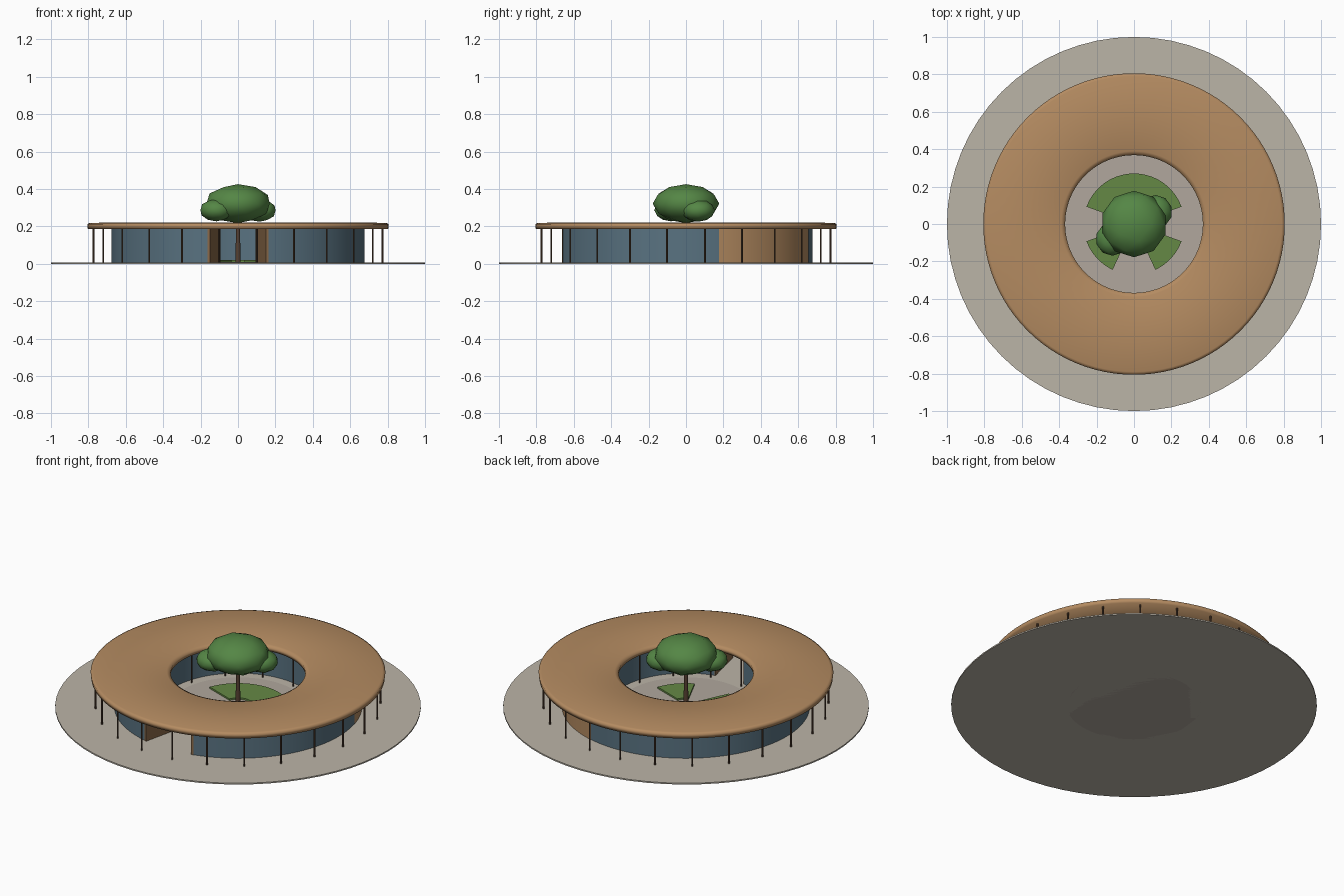
import bpy, bmesh
from math import radians, cos, sin, pi

if "Cube" in bpy.data.objects:
    bpy.data.objects.remove(bpy.data.objects["Cube"])


def material(name, r, g, b):
    m = bpy.data.materials.new(name)
    m.diffuse_color = (r, g, b, 1)
    m.use_nodes = True
    m.node_tree.nodes["Principled BSDF"].inputs["Base Color"].default_value = m.diffuse_color
    return m


STONE = material("stone", 0.50, 0.46, 0.39)
PAVING = material("paving", 0.44, 0.39, 0.34)
TIMBER = material("timber", 0.46, 0.26, 0.12)
DARK = material("dark_wood", 0.09, 0.05, 0.03)
WALNUT = material("walnut", 0.25, 0.14, 0.065)
GLASS = material("glass", 0.10, 0.17, 0.22)
GRASS = material("grass", 0.13, 0.25, 0.06)
LEAF = material("leaf", 0.09, 0.24, 0.06)


def finish(bm, name, mat, smooth=None):
    bmesh.ops.recalc_face_normals(bm, faces=bm.faces)
    me = bpy.data.meshes.new(name)
    bm.to_mesh(me)
    bm.free()
    ob = bpy.data.objects.new(name, me)
    bpy.context.collection.objects.link(ob)
    me.materials.append(mat)
    if smooth:
        bpy.ops.object.select_all(action='DESELECT')
        ob.select_set(True)
        bpy.context.view_layer.objects.active = ob
        bpy.ops.object.shade_smooth_by_angle(angle=radians(smooth))
    return ob


def sweep(name, profile, a0, a1, n, mat, smooth=40):
    """Sweep a closed (r, z) profile about z between two angles in degrees."""
    bm = bmesh.new()
    full = abs(a1 - a0) >= 360
    rings = []
    for i in range(n if full else n + 1):
        a = radians(a0 + (a1 - a0) * i / n)
        rings.append([bm.verts.new((r * cos(a), r * sin(a), z)) for r, z in profile])
    k = len(profile)
    for i in range(n):
        p, q = rings[i], rings[(i + 1) % len(rings)]
        for j in range(k):
            bm.faces.new((p[j], q[j], q[(j + 1) % k], p[(j + 1) % k]))
    if not full:
        bm.faces.new(rings[0])
        bm.faces.new(rings[-1])
    return finish(bm, name, mat, smooth)


def band(r0, r1, z0, z1):
    return [(r0, z0), (r1, z0), (r1, z1), (r0, z1)]


def cylinder(name, x, y, z0, z1, r0, r1, n, mat, smooth=40):
    bm = bmesh.new()
    bmesh.ops.create_cone(bm, cap_ends=True, segments=n, radius1=r0, radius2=r1, depth=z1 - z0)
    bmesh.ops.translate(bm, verts=bm.verts, vec=(x, y, (z0 + z1) / 2))
    return finish(bm, name, mat, smooth)


FLOOR, CEIL = 0.008, 0.19

# Ground plate and courtyard paving
cylinder("ground_plate", 0, 0, 0, FLOOR, 1, 1, 64, STONE)
cylinder("courtyard_paving", 0, 0, 0, 0.010, 0.367, 0.367, 64, PAVING)

# Ring roof, gently crowned, shaded smooth all over
sweep("ring_roof", [(0.37, 0.186), (0.803, 0.186), (0.806, 0.213), (0.79, 0.219),
                    (0.59, 0.222), (0.39, 0.217), (0.368, 0.208)],
      0, 360, 96, TIMBER, 180)

# Outer wall: glass with a solid timber stretch, open at the front entrance
GAP = 13.3
sweep("outer_glass_right", band(0.665, 0.677, FLOOR, CEIL), -90 + GAP, 15, 36, GLASS)
sweep("timber_wall", band(0.663, 0.679, FLOOR, CEIL), 15, 75, 24, TIMBER)
sweep("outer_glass_left", band(0.665, 0.677, FLOOR, CEIL), 75, 270 - GAP, 72, GLASS)

# Inner courtyard glass
sweep("inner_glass", band(0.425, 0.437, FLOOR, CEIL), -90 + GAP, 270 - GAP, 84, GLASS)

# Radial side walls of the entrance passage
for side, a in (("left", -90 - GAP), ("right", -90 + GAP)):
    sweep("passage_wall_" + side, band(0.425, 0.679, FLOOR, CEIL), a - 0.6, a + 0.6, 1, WALNUT)

# Slim columns under the outer and inner eaves
for i in range(24):
    a = radians(7.5 + 15 * i)
    cylinder("outer_column_%02d" % i, 0.78 * cos(a), 0.78 * sin(a), FLOOR, CEIL, 0.005, 0.005, 8, DARK)
for i in range(12):
    a = radians(15 + 30 * i)
    cylinder("inner_column_%02d" % i, 0.395 * cos(a), 0.395 * sin(a), FLOOR, CEIL, 0.004, 0.004, 8, DARK)

# Lawn sectors divided by paths
for name, a0, a1 in (("back", 20, 160), ("left", 200, 245), ("right", 295, 340)):
    sweep("lawn_" + name, band(0.08, 0.27, 0.008, 0.02), a0, a1, max(8, (a1 - a0) // 5), GRASS)

# Tree
cylinder("tree_trunk", 0, 0, FLOOR, 0.27, 0.015, 0.009, 10, DARK)
for name, c, s in (("main", (0, 0, 0.322), (0.178, 0.178, 0.104)),
                   ("left", (-0.115, -0.08, 0.287), (0.09, 0.09, 0.06)),
                   ("right", (0.115, 0.065, 0.285), (0.09, 0.09, 0.06))):
    bm = bmesh.new()
    bmesh.ops.create_icosphere(bm, subdivisions=2, radius=1)
    bmesh.ops.scale(bm, verts=bm.verts, vec=s)
    bmesh.ops.translate(bm, verts=bm.verts, vec=c)
    finish(bm, "foliage_" + name, LEAF, 40)
